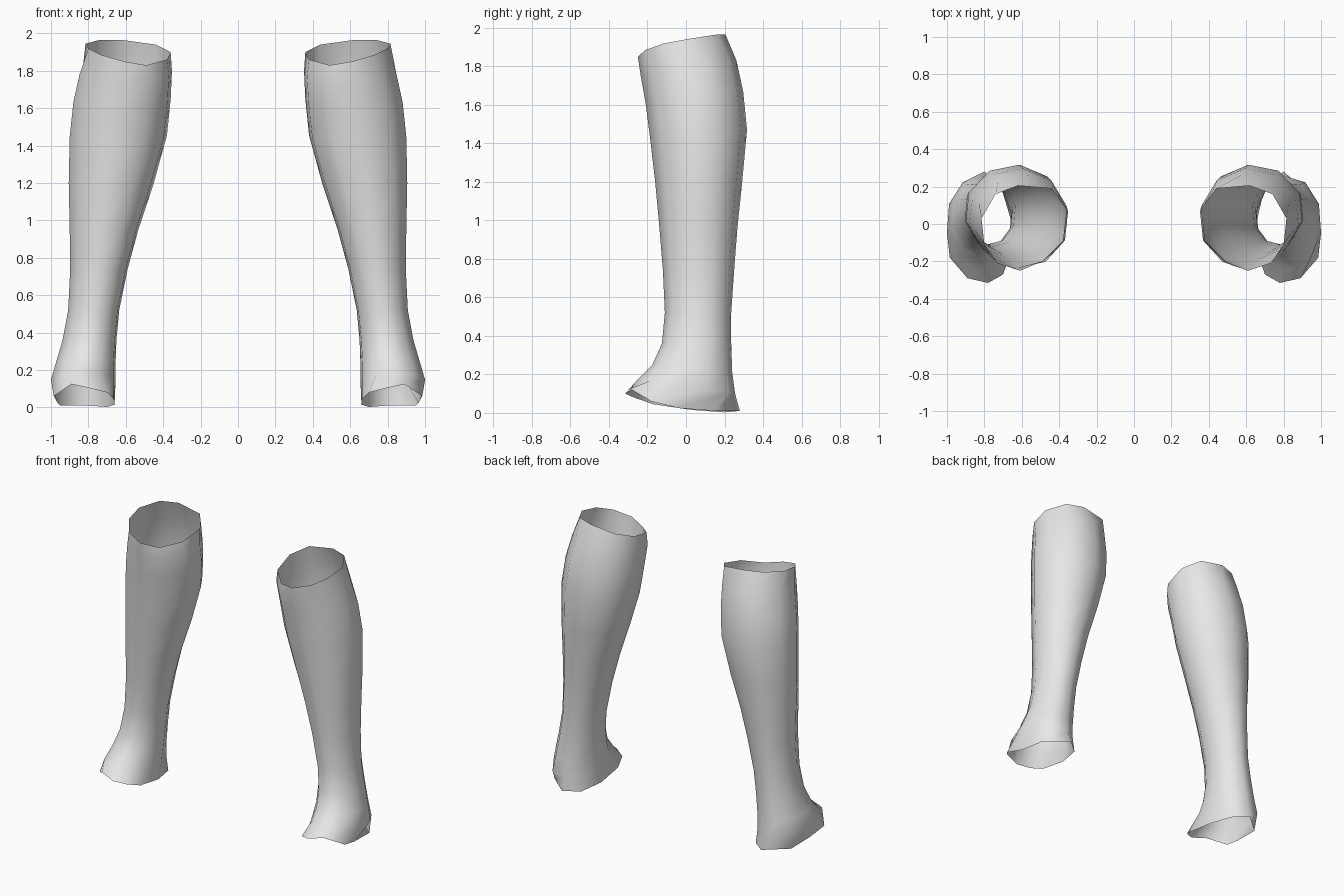
import bpy, bmesh, math

cube = bpy.data.objects.get("Cube")
if cube:
    bpy.data.objects.remove(cube, do_unlink=True)

grey = bpy.data.materials.new("plain_grey")
grey.use_nodes = True
grey.diffuse_color = (0.8, 0.8, 0.8, 1)
grey.node_tree.nodes["Principled BSDF"].inputs["Base Color"].default_value = (0.8, 0.8, 0.8, 1)

SIDES = 10

# Hem around the foot opening and rim below the knee, from the front round by the outer side
HEM = [(0.78, -0.315, 0.10), (0.89, -0.29, 0.125), (0.985, -0.18, 0.06), (0.965, -0.04, 0.025),
       (0.95, 0.15, 0.01), (0.80, 0.28, 0.01), (0.70, 0.20, 0.003), (0.66, 0.03, 0.015),
       (0.665, -0.17, 0.045), (0.70, -0.27, 0.08)]
RIM = [(0.61, -0.25, 1.85), (0.73, -0.21, 1.885), (0.80, -0.11, 1.92), (0.815, 0.03, 1.945),
       (0.74, 0.16, 1.965), (0.62, 0.205, 1.965), (0.44, 0.19, 1.94), (0.36, 0.08, 1.90),
       (0.38, -0.09, 1.86), (0.49, -0.20, 1.83)]

# Cross-sections: height, rise towards the front, inner x, outer x, front y, back y
SECTIONS = [
    (0.14, 0.04, 0.655, 1.00, -0.245, 0.255),
    (0.23, 0.02, 0.655, 0.975, -0.175, 0.24),
    (0.36, 0.00, 0.65, 0.938, -0.125, 0.235),
    (0.52, 0.00, 0.635, 0.908, -0.11, 0.235),
    (0.74, 0.00, 0.59, 0.897, -0.12, 0.25),
    (0.96, 0.00, 0.53, 0.90, -0.138, 0.267),
    (1.20, 0.00, 0.45, 0.905, -0.16, 0.292),
    (1.45, -0.02, 0.38, 0.90, -0.187, 0.317),
    (1.64, -0.03, 0.36, 0.88, -0.21, 0.297),
    (1.79, -0.04, 0.353, 0.847, -0.235, 0.262),
]


def section_ring(z, rise, x0, x1, y0, y1):
    """Ten-sided oval that fills the given extents exactly."""
    angles = [math.radians(-84 + 360 * i / SIDES) for i in range(SIDES)]
    cs, sn = [math.cos(a) for a in angles], [math.sin(a) for a in angles]
    ring = []
    for c, s in zip(cs, sn):
        u = (c - min(cs)) / (max(cs) - min(cs))
        v = (s - min(sn)) / (max(sn) - min(sn))
        ring.append((x0 + u * (x1 - x0), y0 + v * (y1 - y0), z + rise * (1 - 2 * v)))
    return ring


def build_leg(name, side):
    """Open tube lofted through the rings; side is +1 for left, -1 for right."""
    rings = [HEM] + [section_ring(*s) for s in SECTIONS] + [RIM]
    bm = bmesh.new()
    loops = [[bm.verts.new((side * x, y, z)) for x, y, z in r] for r in rings]
    for low, high in zip(loops, loops[1:]):
        for i in range(SIDES):
            j = (i + 1) % SIDES
            quad = [low[i], low[j], high[j], high[i]]
            face = bm.faces.new(quad if side > 0 else quad[::-1])
            face.smooth = True
    mesh = bpy.data.meshes.new(name)
    bm.to_mesh(mesh)
    bm.free()
    mesh.materials.append(grey)
    obj = bpy.data.objects.new(name, mesh)
    bpy.context.collection.objects.link(obj)


# Mirrored pair of lower legs
build_leg("left_lower_leg", 1)
build_leg("right_lower_leg", -1)
